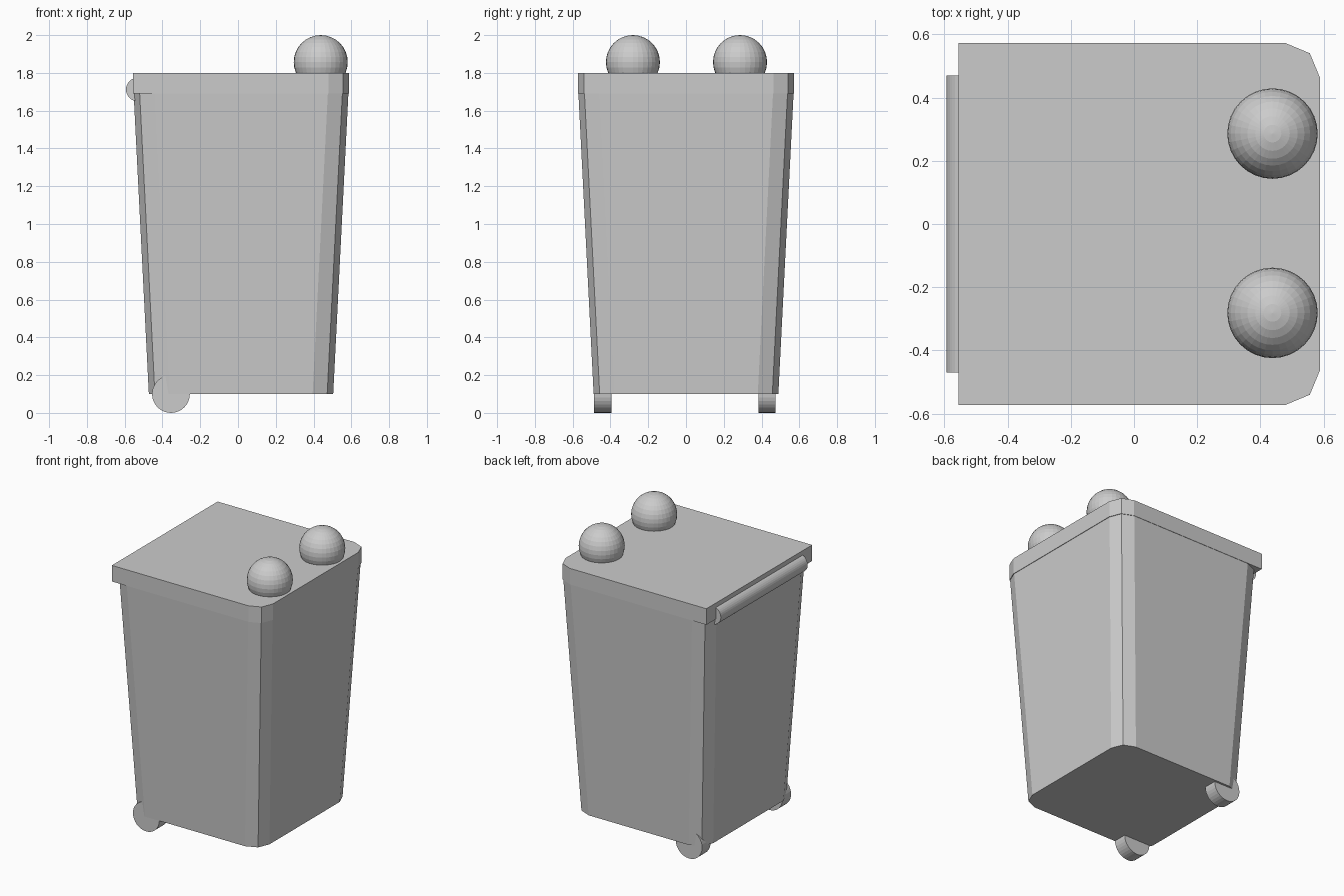
import bpy, bmesh
from math import pi

if "Cube" in bpy.data.objects:
    bpy.data.objects.remove(bpy.data.objects["Cube"])


def outline(x0, x1, hy, round_back):
    """Plan outline with two-facet corners; back corners optionally square."""
    a, b = 0.109, 0.032
    half = [(x1, hy - a), (x1 - b, hy - b), (x1 - a, hy)]
    half += [(x0 + a, hy), (x0 + b, hy - b), (x0, hy - a)] if round_back else [(x0, hy)]
    return half + [(x, -y) for x, y in reversed(half)]


def loft(name, bottom, z0, top, z1):
    bm = bmesh.new()
    lo = [bm.verts.new((x, y, z0)) for x, y in bottom]
    hi = [bm.verts.new((x, y, z1)) for x, y in top]
    n = len(lo)
    for i in range(n):
        j = (i + 1) % n
        bm.faces.new((lo[i], lo[j], hi[j], hi[i]))
    bm.faces.new(lo[::-1])
    bm.faces.new(hi)
    bmesh.ops.recalc_face_normals(bm, faces=bm.faces)
    mesh = bpy.data.meshes.new(name)
    bm.to_mesh(mesh)
    bm.free()
    obj = bpy.data.objects.new(name, mesh)
    bpy.context.collection.objects.link(obj)
    return obj


def rod(name, x, y0, y1, z, r):
    """Cylinder lying along y."""
    bpy.ops.mesh.primitive_cylinder_add(vertices=32, radius=r, depth=y1 - y0,
                                        location=(x, (y0 + y1) / 2, z),
                                        rotation=(pi / 2, 0, 0))
    bpy.context.object.name = name


# Tapered bin body
loft("bin_body", outline(-0.472, 0.504, 0.489, True), 0.1,
     outline(-0.553, 0.585, 0.57, True), 1.7)

# Lid, rounded at the front only
rim = outline(-0.555, 0.588, 0.572, False)
loft("lid", rim, 1.69, rim, 1.8)

# Handle bar at the back
rod("handle", -0.531, -0.47, 0.47, 1.712, 0.062)

# Wheels
rod("wheel_right", -0.355, -0.487, -0.394, 0.1, 0.1)
rod("wheel_left", -0.355, 0.384, 0.475, 0.1, 0.1)

# Domed eyes sunk into the lid
for side, y in (("right", -0.281), ("left", 0.286)):
    bpy.ops.mesh.primitive_uv_sphere_add(segments=32, ring_count=16, radius=0.143,
                                         location=(0.438, y, 1.857))
    bpy.context.object.name = "eye_" + side
